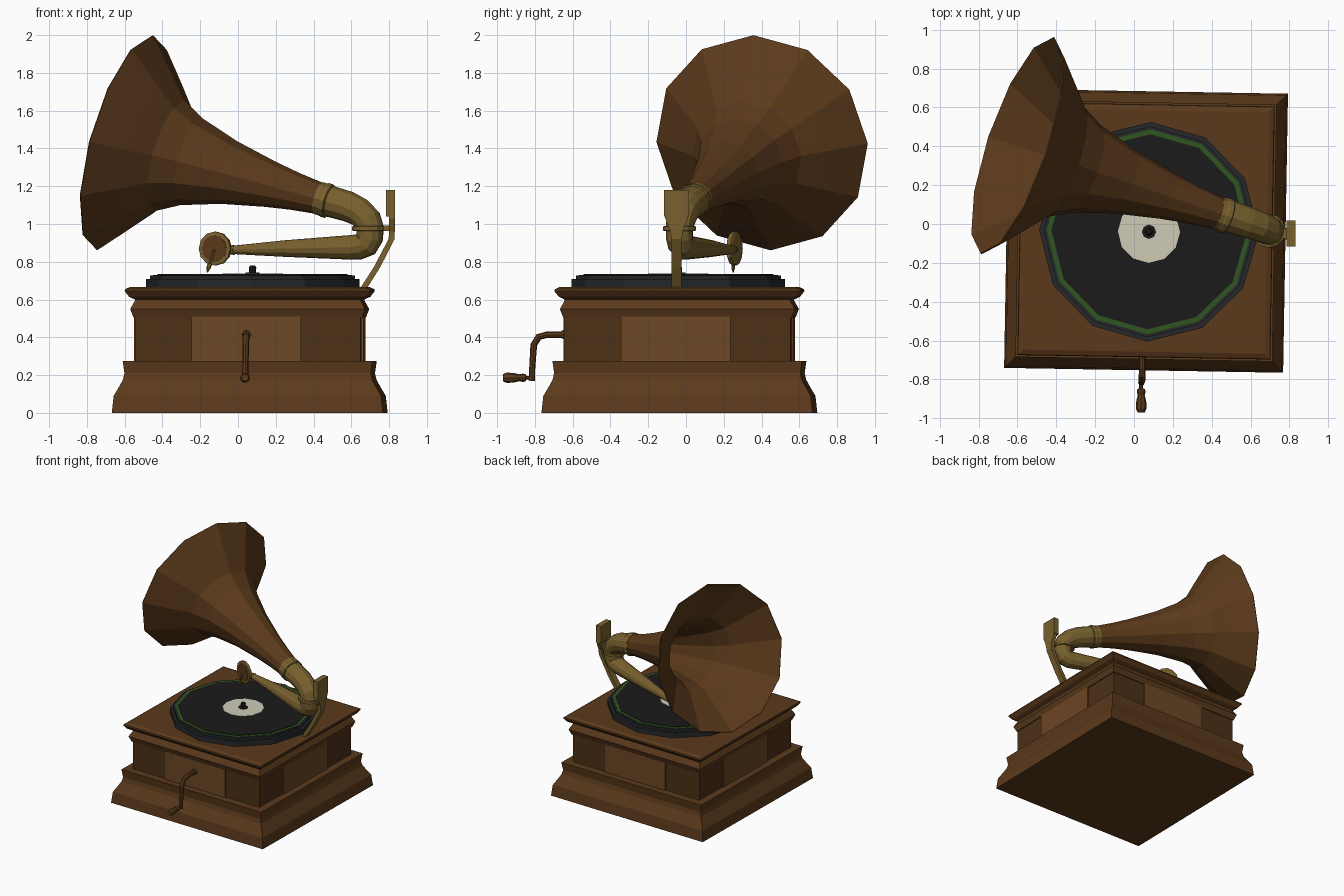
import bpy, bmesh
from math import sin, cos, pi, sqrt, radians
from mathutils import Vector as V, Matrix

if "Cube" in bpy.data.objects:
    bpy.data.objects.remove(bpy.data.objects["Cube"])


def material(name, rgb):
    m = bpy.data.materials.new(name)
    m.diffuse_color = (*rgb, 1)
    m.use_nodes = True
    m.node_tree.nodes["Principled BSDF"].inputs["Base Color"].default_value = m.diffuse_color
    return m


WOOD = material("wood", (0.105, 0.042, 0.011))
DARK = material("dark_wood", (0.075, 0.030, 0.008))
PANEL = material("panel_wood", (0.15, 0.062, 0.018))
BRASS = material("brass", (0.19, 0.12, 0.027))
SLATE = material("slate", (0.018, 0.020, 0.022))
BLACK = material("black", (0.011, 0.011, 0.011))
GREEN = material("green_felt", (0.03, 0.09, 0.015))
CREAM = material("cream", (0.62, 0.60, 0.47))


def finish(name, bm, mat):
    bmesh.ops.recalc_face_normals(bm, faces=bm.faces)
    me = bpy.data.meshes.new(name)
    bm.to_mesh(me)
    bm.free()
    me.materials.append(mat)
    ob = bpy.data.objects.new(name, me)
    bpy.context.collection.objects.link(ob)
    return ob


def skin(name, rings, mat, caps=True):
    """Bridge a list of equal-sized point rings."""
    bm = bmesh.new()
    rows = [[bm.verts.new(p) for p in r] for r in rings]
    n = len(rows[0])
    for a, b in zip(rows, rows[1:]):
        for i in range(n):
            j = (i + 1) % n
            bm.faces.new((a[i], a[j], b[j], b[i]))
    if caps:
        bm.faces.new(rows[0])
        bm.faces.new(rows[-1])
    return finish(name, bm, mat)


def tube(name, path, n, ref, mat, axis=None, phase=0, caps=True):
    """Round n-sided sections (point, radius) swept along a path."""
    pts = [V(p) for p, r in path]
    rings = []
    for i, (p, r) in enumerate(path):
        t = V(axis) if axis else pts[min(i + 1, len(pts) - 1)] - pts[max(i - 1, 0)]
        t.normalize()
        u = V(ref) - t * t.dot(V(ref))
        u.normalize()
        w = t.cross(u)
        rings.append([pts[i] + r * (cos(a) * u + sin(a) * w)
                      for a in (phase + 2 * pi * k / n for k in range(n))])
    return skin(name, rings, mat, caps)


def lathe(name, origin, axis, profile, n, ref, mat, phase=0, caps=True):
    """Profile of (radius, distance along axis)."""
    ax = V(axis).normalized()
    return tube(name, [(V(origin) + ax * d, r) for r, d in profile],
                n, ref, mat, ax, phase, caps)


# Cabinet: square mouldings, turned very slightly
CX, CY, TURN = 0.062, -0.035, radians(-1)
XDIR = (cos(TURN), sin(TURN), 0)


def square(name, profile, mat):
    lathe(name, (CX, CY, 0), (0, 0, 1), [(h * sqrt(2), z) for h, z in profile],
          4, XDIR, mat, pi / 4)


square("plinth", [(.718, 0), (.708, .09), (.682, .135), (.66, .175), (.652, .21),
                  (.661, .275)], WOOD)
square("cabinet_body", [(.598, .26), (.598, .52)], DARK)
square("cornice", [(.605, .505), (.622, .55), (.597, .595), (.597, .6), (.628, .615),
                   (.651, .645), (.648, .655), (.622, .667)], WOOD)

# Raised panels on the four sides
for k, side in enumerate(("front", "right", "back", "left")):
    bm = bmesh.new()
    bmesh.ops.create_cube(bm, size=1)
    bm.transform(Matrix.Translation((CX, CY, 0))
                 @ Matrix.Rotation(TURN + k * pi / 2, 4, 'Z')
                 @ Matrix.Translation((-.008, -.59, .3925))
                 @ Matrix.Diagonal((.58, .036, .235, 1)))
    finish(side + "_panel", bm, PANEL)

# Turntable and record
AXLE = (.077, -.04, 0)
for name, prof, n, mat in (
        ("platter", [(.565, .66), (.565, .708), (.542, .708), (.542, .728)], 12, SLATE),
        ("felt", [(.527, .72), (.527, .731)], 12, GREEN),
        ("record", [(.502, .72), (.502, .735)], 12, BLACK),
        ("record_label", [(.16, .73), (.16, .737)], 12, CREAM),
        ("spindle", [(.037, .73), (.037, .742), (.018, .742), (.02, .77), (.012, .78)],
         8, BLACK)):
    lathe(name, AXLE, (0, 0, 1), prof, n, XDIR, mat)

# Flared horn
NECK, HORN_AXIS, UP = (.45, .05, 1.13), (-.915, .308, .262), (.246, -.076, .966)
horn = lathe("horn", NECK, HORN_AXIS,
             [(.08, -.02), (.1, .16), (.123, .305), (.172, .545), (.238, .762),
              (.303, .885), (.41, .98), (.59, 1.146)], 12, UP, WOOD, caps=False)
sol = horn.modifiers.new("thickness", 'SOLIDIFY')
sol.thickness = .008
lathe("horn_collar", NECK, HORN_AXIS, [(.085, -.04), (.092, -.035), (.092, -.01), (.088, 0),
                                       (.088, .025)], 12, UP, BRASS)

# Brass elbow running into the tapered tone arm
ACROSS = (.35, .93, 0)
tube("tone_arm", [((.46, .05, 1.128), .084), ((.585, .008, 1.092), .081),
                  ((.645, -.012, 1.062), .078), ((.685, -.028, 1.02), .077),
                  ((.7, -.035, .975), .074), ((.697, -.034, .925), .072),
                  ((.68, -.028, .893), .07), ((.645, -.015, .879), .067),
                  ((.58, .01, .876), .064), ((.25, .14, .87), .044),
                  ((-.03, .245, .863), .022)], 12, ACROSS, BRASS)
lathe("elbow_collar", (.692, -.035, .962), (0, 0, 1),
      [(.078, 0), (.088, .004), (.088, .024), (.078, .028)], 12, (1, 0, 0), BRASS)

# Sound box with needle
BOX, FACE, ALONG = V((-.12, .258, .87)), V((-.37, -.93, 0)), (-.93, .37, 0)
lathe("sound_box", BOX, FACE, [(.075, -.016), (.09, -.01), (.09, .012), (.072, .014)],
      12, (0, 0, 1), BRASS)
lathe("diaphragm", BOX, FACE, [(.07, 0), (.07, .017)], 12, (0, 0, 1), WOOD)
tube("arm_tip", [((-.02, .242, .863), .027), ((-.06, .256, .863), .02)], 8, (0, 0, 1), BRASS)
tube("needle_lever", [((-.125, .235, .865), .006), ((-.15, .248, .785), .006)],
     6, (1, 0, 0), BRASS)
tube("needle", [((-.148, .25, .79), .012), ((-.156, .25, .77), .012),
                ((-.163, .25, .742), .002)], 6, (1, 0, 0), BRASS)


# Rear support bracket: plate on top of a tapering strap
def strap(name, sections):
    skin(name, [[(x - t, -.05 - h, z), (x + t, -.05 - h, z), (x + t, -.05 + h, z),
                 (x - t, -.05 + h, z)] for x, z, h, t in sections], BRASS)


strap("bracket_plate", [(.807, 1.18, .067, .023), (.807, 1.04, .067, .023)])
strap("bracket_strap", [(.815, 1.05, .06, .015), (.815, 1.03, .06, .015),
                        (.815, .96, .032, .015), (.813, .92, .029, .016),
                        (.735, .77, .027, .017), (.665, .66, .027, .018)])
strap("bracket_lug", [(.783, .992, .024, .025), (.783, .964, .024, .025)])

# Winding crank
lathe("crank_socket", (.045, -.63, .415), (0, -1, 0), [(.024, 0), (.022, .03)],
      8, (1, 0, 0), WOOD)
tube("crank", [((.043, -.62, .413), .017), ((.043, -.74, .413), .017),
               ((.042, -.78, .402), .018), ((.041, -.806, .36), .018),
               ((.039, -.814, .24), .016), ((.038, -.816, .17), .017)],
     8, (1, 0, 0), WOOD)
lathe("crank_handle", (.037, -.805, .186), (0, -1, 0),
      [(.01, 0), (.01, .04), (.02, .045), (.022, .06), (.018, .075), (.026, .11),
       (.027, .145), (.018, .165)], 8, (1, 0, 0), WOOD)
